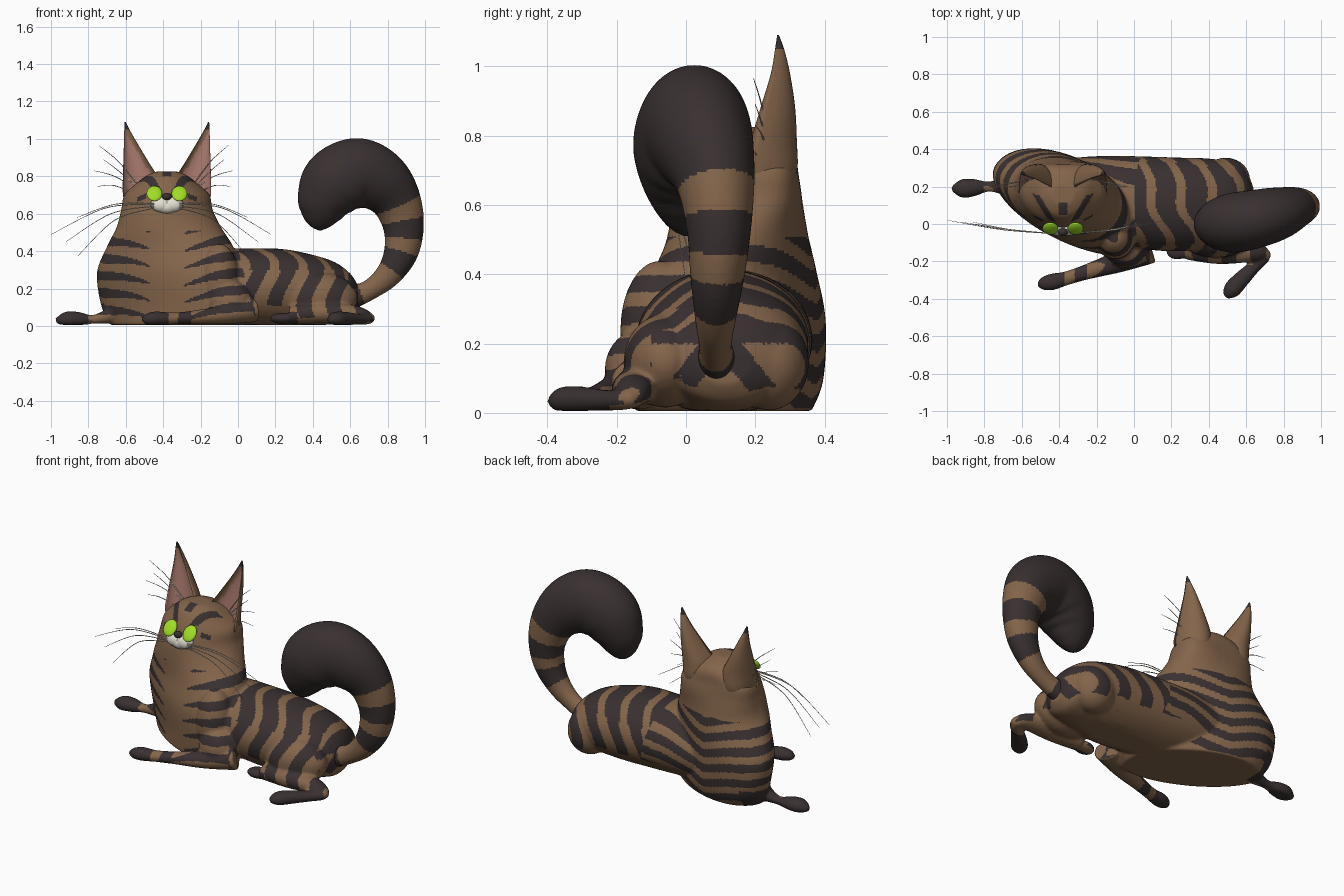
import bpy, bmesh, math
from mathutils import Vector, Matrix


def material(name, rgb):
    m = bpy.data.materials.new(name)
    m.diffuse_color = (*rgb, 1)
    return m


BROWN = material("brown fur", (0.23, 0.13, 0.07))
DARK = material("dark fur", (0.042, 0.03, 0.03))
PINK = material("ear pink", (0.37, 0.18, 0.145))
WHITE = material("muzzle white", (0.76, 0.73, 0.64))
GREEN = material("eye green", (0.35, 0.72, 0.02))
HX = -0.38  # middle of the head in x


def interp(pts, steps):
    """Smooth curve through tuples of any length."""
    out, n = [], len(pts)
    for i in range(n - 1):
        a, b, c, d = (pts[max(0, min(n - 1, k))] for k in (i - 1, i, i + 1, i + 2))
        for s in range(steps):
            t = s / steps
            out.append([0.5 * (2 * q + (r - p) * t + (2 * p - 5 * q + 4 * r - e) * t * t
                               + (3 * q - p - 3 * r + e) * t ** 3)
                        for p, q, r, e in zip(a, b, c, d)])
    out.append(list(pts[-1]))
    return out


def loft(bm, rings, floor=-1):
    """Skin a list of rings and cap both ends."""
    rows = [[bm.verts.new((p.x, p.y, max(p.z, floor))) for p in ring] for ring in rings]
    n = len(rows[0])
    faces = [bm.faces.new((r[j], r[(j + 1) % n], q[(j + 1) % n], q[j]))
             for r, q in zip(rows, rows[1:]) for j in range(n)]
    faces += [bm.faces.new(rows[0]), bm.faces.new(rows[-1])]
    bmesh.ops.recalc_face_normals(bm, faces=faces)


def circle(n):
    return [(math.cos(2 * math.pi * j / n), math.sin(2 * math.pi * j / n)) for j in range(n)]


def tube(bm, path, steps, sides, ref, flat=1.0, floor=-1):
    """Tube along (x, y, z, radius) points; flat scales it along ref."""
    pts, rings = interp(path, steps), []
    for i, p in enumerate(pts):
        a, b = pts[max(0, i - 1)], pts[min(len(pts) - 1, i + 1)]
        t = (Vector(b[:3]) - Vector(a[:3])).normalized()
        u = (Vector(ref) - t * t.dot(Vector(ref))).normalized()
        v, r = t.cross(u), max(p[3], 0.001)
        rings.append([Vector(p[:3]) + u * c * r * flat + v * s * r for c, s in circle(sides)])
    loft(bm, rings, floor)


def blob(bm, centre, radii, turn=0, axis='Z'):
    bmesh.ops.create_uvsphere(bm, u_segments=28, v_segments=16, radius=1,
                              matrix=Matrix.Translation(centre) @ Matrix.Rotation(math.radians(turn), 4, axis)
                              @ Matrix.Diagonal((*radii, 1)))


def finish(name, bm, mats):
    me = bpy.data.meshes.new(name)
    bm.to_mesh(me)
    bm.free()
    ob = bpy.data.objects.new(name, me)
    bpy.context.collection.objects.link(ob)
    for m in mats:
        me.materials.append(m)
    me.polygons.foreach_set("use_smooth", [True] * len(me.polygons))
    return ob


def fuse(name, bm, voxel, rounds, rule):
    """Merge overlapping shells into one soft skin and colour it by rule."""
    raw = finish(name + "_raw", bm, [])
    rm = raw.modifiers.new("fuse", 'REMESH')
    rm.mode, rm.voxel_size = 'VOXEL', voxel
    sm = raw.modifiers.new("soften", 'SMOOTH')
    sm.factor, sm.iterations = 0.5, rounds
    bpy.context.view_layer.update()
    me = bpy.data.meshes.new_from_object(raw.evaluated_get(bpy.context.evaluated_depsgraph_get()))
    bpy.data.objects.remove(raw)
    bpy.context.collection.objects.link(bpy.data.objects.new(name, me))
    me.materials.clear()
    for m in (BROWN, DARK):
        me.materials.append(m)
    for f in me.polygons:
        f.use_smooth = True
        f.material_index = int(rule(f.center, f.normal))


# Body: chest and head loft (z, cx, cy, half width, front, back, angle, squareness of the back)
bm = bmesh.new()
chest = [(0.005, -0.34, 0.09, 0.38, 0.17, 0.23, -29, 0), (0.1, -0.335, 0.095, 0.44, 0.18, 0.245, -29, 0),
         (0.28, -0.37, 0.105, 0.425, 0.185, 0.25, -28, 0), (0.42, -0.365, 0.125, 0.355, 0.185, 0.23, -21, 0),
         (0.52, -0.37, 0.15, 0.285, 0.2, 0.195, -10, 0.3), (0.62, HX, 0.18, 0.245, 0.215, 0.155, 0, 0.8),
         (0.70, HX, 0.195, 0.228, 0.21, 0.128, 0, 1), (0.76, HX, 0.185, 0.165, 0.17, 0.13, 0, 0.6),
         (0.80, HX, 0.16, 0.115, 0.115, 0.12, 0, 0.2), (0.825, HX, 0.15, 0.06, 0.05, 0.06, 0, 0)]
rings = []
for z, cx, cy, a, front, back, ang, sq in interp(chest, 5):
    co, si = math.cos(math.radians(ang)), math.sin(math.radians(ang))
    ring = []
    for c, s in circle(48):
        e = 1 - 0.4 * sq if s > 0 else 1 + 0.25 * sq
        px = a * math.copysign(abs(c) ** e, c)
        py = back * s ** e if s > 0 else front * s
        ring.append(Vector((cx + px * co - py * si, cy + px * si + py * co, z)))
    rings.append(ring)
loft(bm, rings)

# Body: reclining rear (x, cy, cz, ry, rz)
rear = [(-0.38, 0.15, 0.2, 0.2, 0.17), (-0.15, 0.13, 0.21, 0.235, 0.2), (0.1, 0.11, 0.205, 0.25, 0.21),
        (0.25, 0.105, 0.2, 0.25, 0.21), (0.4, 0.11, 0.19, 0.24, 0.19), (0.52, 0.12, 0.175, 0.21, 0.165),
        (0.6, 0.12, 0.155, 0.16, 0.125), (0.64, 0.11, 0.15, 0.08, 0.07)]
loft(bm, [[Vector((x, cy + ry * c, cz + rz * s)) for c, s in circle(40)]
          for x, cy, cz, ry, rz in interp(rear, 5)], floor=0.006)

# Body: shoulder, haunches, legs and paws
blob(bm, (-0.04, -0.125, 0.125), (0.12, 0.11, 0.118))
blob(bm, (-0.1, -0.075, 0.24), (0.11, 0.115, 0.2))
blob(bm, (0.44, -0.06, 0.15), (0.2, 0.12, 0.135))
blob(bm, (0.49, 0.24, 0.145), (0.13, 0.115, 0.138))
blob(bm, (0.24, -0.14, 0.04), (0.07, 0.05, 0.03), 10)
for path in ([(0.08, -0.13, 0.09, 0.085), (-0.08, -0.2, 0.06, 0.06), (-0.25, -0.255, 0.045, 0.042),
              (-0.36, -0.29, 0.04, 0.038), (-0.44, -0.31, 0.04, 0.045), (-0.49, -0.32, 0.036, 0.034),
              (-0.515, -0.325, 0.034, 0.012)],
             [(-0.62, 0.19, 0.08, 0.07), (-0.7, 0.2, 0.05, 0.045), (-0.78, 0.2, 0.035, 0.028),
              (-0.85, 0.195, 0.036, 0.046), (-0.92, 0.19, 0.034, 0.05), (-0.975, 0.19, 0.028, 0.015)],
             [(0.28, -0.13, 0.06, 0.06), (0.45, -0.15, 0.07, 0.065), (0.62, -0.15, 0.065, 0.055),
              (0.70, -0.165, 0.04, 0.036), (0.64, -0.23, 0.036, 0.036), (0.57, -0.3, 0.038, 0.045),
              (0.52, -0.355, 0.036, 0.046), (0.49, -0.39, 0.032, 0.018)]):
    tube(bm, path, 4, 20, (0, 0, 1), 0.85, floor=0.006)


def fur_is_dark(p, n):
    x, y, z = p
    m = abs(x - HX)
    if x < -0.8 or (x < -0.63 and z < 0.12 and y > 0.2):        # left foreleg
        return True
    if y < -0.22 and z < 0.1 and (x < -0.37 or -0.32 < x < -0.25 or x > 0.4):  # paws
        return True
    if z < 0.075 and 0.17 < x < 0.32 and y < -0.14:             # tucked paw
        return True
    if z > 0.6:                                                 # face marks
        brow = z > 0.74 and y < 0.16 and abs(m - 0.05 - 0.6 * y) < 0.017
        crown = z > 0.8 and y < 0.12 and m < 0.02
        cheek = y < 0.12 and 0.11 < m < 0.16 and abs(z - 0.74 + 0.4 * m) < 0.013
        return brow or crown or cheek
    if n.z < -0.5:
        return False
    if x < 0.1 - 0.24 * z:                                      # chest rings
        if z > 0.51:
            return False
        thr = -0.15
        if y < 0.12:
            thr += max(0, 0.3 - m) * 5.5
        return math.sin(2 * math.pi * (z - 0.2 * m + 0.01 * math.sin(14 * x)) / 0.092) > thr
    if x > 0.59 and y > -0.1:                                   # rump fork below the tail
        return z > 0.2 or abs(abs(y - 0.1) - 0.8 * (0.22 - z)) < 0.045
    phase = x + 0.3 * y + 0.04 * math.sin(14 * z) + 0.015 * math.sin(22 * y)
    return math.sin(2 * math.pi * phase / 0.155) > (-0.55 if z > 0.3 else -0.05)


fuse("body", bm, 0.008, 10, fur_is_dark)

# Tail with bands, coloured by the nearest point of its centre line
tail = [(0.58, 0.09, 0.15, 0.075), (0.69, 0.085, 0.185, 0.056), (0.80, 0.085, 0.27, 0.07), (0.87, 0.09, 0.39, 0.092),
        (0.885, 0.095, 0.53, 0.11), (0.845, 0.085, 0.67, 0.135), (0.76, 0.055, 0.77, 0.168),
        (0.64, 0.025, 0.82, 0.185), (0.525, 0.005, 0.765, 0.187), (0.465, 0.0, 0.67, 0.155),
        (0.445, 0.0, 0.59, 0.11), (0.44, 0.0, 0.535, 0.06), (0.44, 0.0, 0.505, 0.003)]
line = [Vector(p[:3]) for p in interp(tail, 10)]


def band_is_dark(p, n):
    i = min(range(len(line)), key=lambda k: (line[k] - p).length_squared)
    return i < 8 or 23 <= i < 31 or 36 <= i < 43 or i >= 49


bm = bmesh.new()
tube(bm, tail, 10, 40, (0, 1, 0), 0.85)
fuse("tail", bm, 0.01, 14, band_is_dark)

# Ears: crescent sections (z, outer, inner, rim y, back y), mirrored about the head
ear = [(0.60, 0.2, 0.06, 0.2, 0.28), (0.66, 0.226, 0.04, 0.18, 0.31), (0.71, 0.236, 0.03, 0.165, 0.322),
       (0.78, 0.236, 0.04, 0.185, 0.32), (0.88, 0.233, 0.1, 0.215, 0.315), (0.98, 0.23, 0.16, 0.245, 0.30),
       (1.05, 0.228, 0.2, 0.257, 0.283), (1.09, 0.226, 0.22, 0.263, 0.268)]
for side, label in ((-1, "left"), (1, "right")):
    bm = bmesh.new()
    loft(bm, [[Vector((HX + side * ((o + i) / 2 + (o - i) / 2 * c),
                       rim + (back - rim) * (s if s > 0 else 0.45 * -s), z)) for c, s in circle(32)]
              for z, o, i, rim, back in interp(ear, 6)])
    bm.normal_update()
    for f in bm.faces:
        c = f.calc_center_median()
        inner_edge = 0.045 + max(0, c.z - 0.78) * 0.6           # brown rim beside the crown
        pink = f.normal.y < 0 and abs(c.x - HX) > inner_edge + 0.022
        f.material_index = 1 if c.z > 1.05 else 2 if pink else 0
    finish(label + "_ear", bm, [BROWN, DARK, PINK])
    # Eye: a shallow disc leaning back with the face
    bm = bmesh.new()
    blob(bm, (HX + side * 0.067, -0.024, 0.708), (0.042, 0.016, 0.05), -38, 'X')
    finish(label + "_eye", bm, [GREEN])

# Muzzle and nose
bm = bmesh.new()
for s in (-1, 1):
    blob(bm, (HX + s * 0.03, -0.026, 0.65), (0.058, 0.034, 0.042), -20, 'X')
blob(bm, (HX, -0.026, 0.636), (0.06, 0.034, 0.036))
finish("muzzle", bm, [WHITE])
bm = bmesh.new()
blob(bm, (HX, -0.043, 0.692), (0.026, 0.02, 0.02))
finish("nose", bm, [DARK])

# Whiskers: (start, middle, end) as (distance from head middle, y, z)
whiskers = [((0.07, -0.05, 0.65), (0.33, -0.03, 0.63), (0.617, 0.02, 0.49)),
            ((0.07, -0.05, 0.64), (0.30, -0.03, 0.60), (0.54, 0.01, 0.45)),
            ((0.07, -0.05, 0.63), (0.28, -0.03, 0.565), (0.475, 0.0, 0.375)),
            ((0.07, -0.05, 0.655), (0.28, -0.03, 0.65), (0.48, 0.01, 0.58)),
            ((0.16, 0.24, 0.76), (0.26, 0.22, 0.88), (0.365, 0.195, 0.965)),
            ((0.16, 0.24, 0.74), (0.26, 0.22, 0.83), (0.34, 0.2, 0.89)),
            ((0.16, 0.24, 0.73), (0.28, 0.22, 0.80), (0.39, 0.2, 0.83)),
            ((0.16, 0.22, 0.70), (0.28, 0.2, 0.75), (0.38, 0.2, 0.745))]
bm = bmesh.new()
for s, k in ((-1, 1.0), (1, 0.9)):
    for w in whiskers:
        tube(bm, [(HX + s * k * d, y, z, r) for (d, y, z), r in zip(w, (0.0028, 0.0022, 0.001))], 8, 5, (0, 1, 0))
finish("whiskers", bm, [WHITE])
